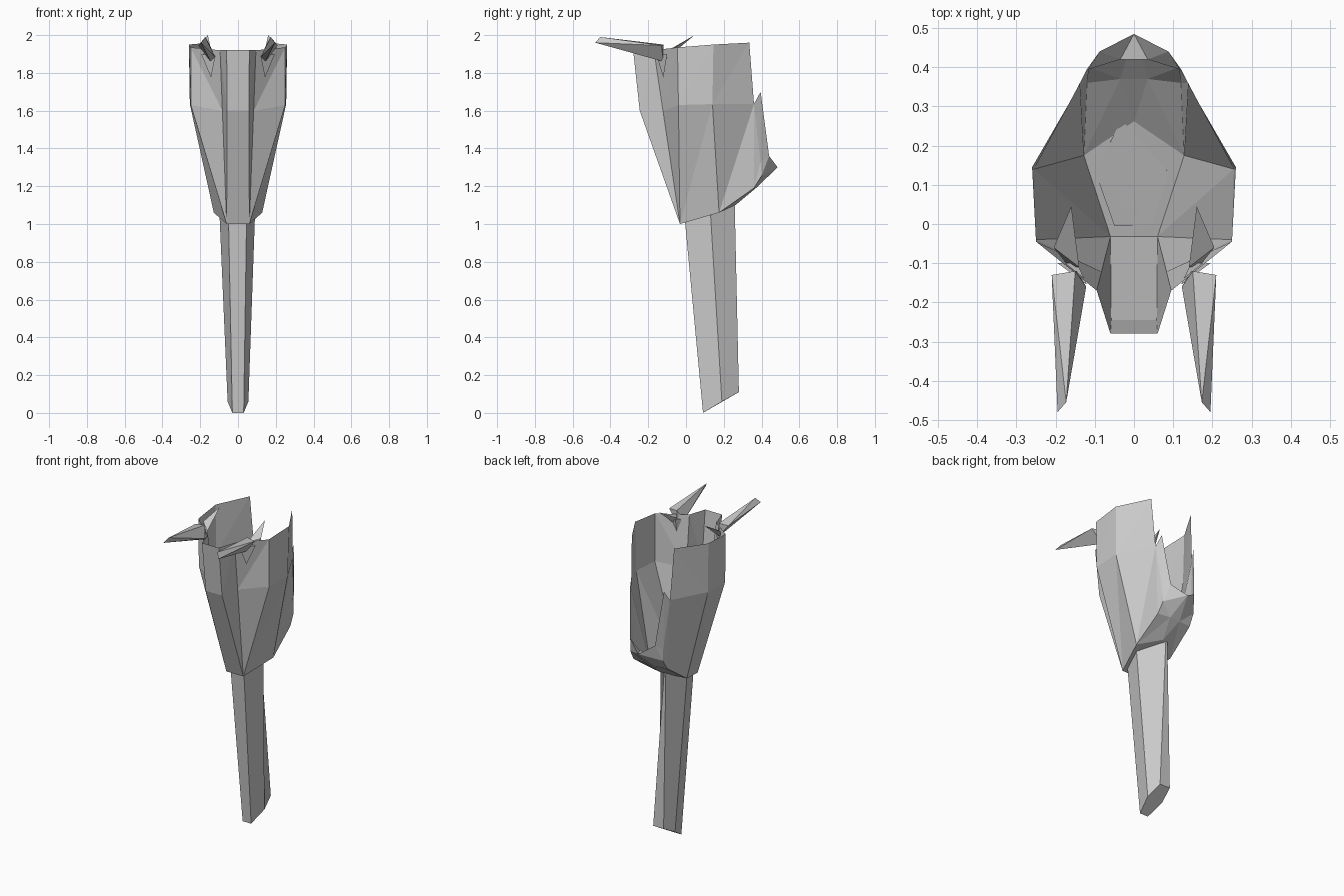
import bpy, bmesh
from mathutils import Vector

if "Cube" in bpy.data.objects:
    bpy.data.objects.remove(bpy.data.objects["Cube"])


def make_object(name, bm, mirror=False):
    bmesh.ops.remove_doubles(bm, verts=bm.verts, dist=0.0005)
    bmesh.ops.recalc_face_normals(bm, faces=bm.faces)
    mesh = bpy.data.meshes.new(name)
    bm.to_mesh(mesh)
    bm.free()
    ob = bpy.data.objects.new(name, mesh)
    bpy.context.collection.objects.link(ob)
    if mirror:
        mod = ob.modifiers.new("mirror", 'MIRROR')
        mod.use_mirror_merge = True
        mod.merge_threshold = 0.0005
    return ob


def face(bm, *pts):
    # skip repeated corners so columns may share a point
    unique = []
    for p in pts:
        if p not in unique:
            unique.append(p)
    if len(unique) > 2:
        bm.faces.new([bm.verts.new(p) for p in unique])


def plates(name, polys):
    bm = bmesh.new()
    for poly in polys:
        face(bm, *poly)
    return make_object(name, bm, True)


# Tapered six-sided shaft with slanted ends
low = [(-.03, .09, 0), (.03, .09, 0), (.055, .19, .06),
       (.037, .28, .11), (-.037, .28, .11), (-.055, .19, .06)]
high = [(-.05, -.005, 1.015), (.045, -.005, 1.01), (.09, .13, 1.05),
        (-.025, .258, 1.1), (-.037, .258, 1.1), (-.098, .13, 1.05)]
bm = bmesh.new()
for i in range(6):
    j = (i + 1) % 6
    face(bm, low[i], low[j], high[j], high[i])
face(bm, *low)
face(bm, *high)
make_object("shaft", bm)

# Open cup: half-profile columns (bottom, middle, top), front to back
front = (.06, -.032, 1.0)
side = (.128, .175, 1.06)
back_low, back_mid = (.12, .36, 1.19), (.138, .36, 1.635)
ridge_top = (.095, -.17, 1.92)
ridge_mid = tuple(Vector(front).lerp(Vector(ridge_top), .65))
columns = [
    [(0, -.032, 1.0), (0, -.245, 1.6), (0, -.28, 1.92)],
    [front, (.058, -.245, 1.6), (.06, -.28, 1.92)],
    [front, ridge_mid, ridge_top],
    [front, (.25, -.04, 1.63), (.25, -.045, 1.935)],
    [side, (.255, .14, 1.635), (.26, .145, 1.95)],
    [back_low, back_mid, (.15, .335, 1.96)],
]
bm = bmesh.new()
for a, b in zip(columns, columns[1:]):
    for k in range(2):
        if a[k] != b[k]:
            # split into triangles for the faceted look
            face(bm, a[k], b[k], b[k + 1])
        face(bm, a[k], b[k + 1], a[k + 1])
make_object("cup_wall", bm, True)

# Cup floor, rising towards the back
apex, base = (0, .262, 1.1), (.035, .37, 1.19)
base_mid = (0, .37, 1.19)
plates("cup_floor", [
    [(0, -.032, 1.0), front, side, apex],
    [apex, side, base], [side, back_low, base], [apex, base, base_mid],
])

# Back lip with knob and two upright prongs
tip, out = (.12, .395, 1.70), (.088, .44, 1.36)
inner, corner = (.115, .395, 1.33), (.115, .40, 1.255)
knob, lip = (0, .485, 1.3), (.035, .42, 1.29)
plates("back_prongs", [
    [base, back_low, corner], [base, corner, knob], [base, knob, base_mid],
    [corner, out, knob], [out, lip, knob], [lip, (0, .42, 1.29), knob],
    [out, inner, lip],
    [back_mid, tip, inner], [back_mid, inner, back_low],
    [back_low, inner, corner], [corner, inner, out], [tip, out, inner],
])


# Horns clasping the front rim: long forward spike and short rear spike
def spike(name, ring, tips):
    bm = bmesh.new()
    for p in ring + tips:
        bm.verts.new(p)
    bmesh.ops.convex_hull(bm, input=bm.verts)
    make_object(name, bm, True)


spike("front_horns",
      [(.21, -.13, 1.945), (.122, -.16, 1.885), (.145, -.12, 1.86), (.15, -.12, 1.95)],
      [(.195, -.48, 1.96), (.173, -.455, 1.99)])
spike("rear_horns",
      [(.205, -.06, 1.935), (.14, -.11, 1.91), (.165, -.11, 1.87)],
      [(.16, .045, 2.0)])
spike("horn_keels",
      [(.12, -.155, 1.89), (.195, -.10, 1.9), (.145, -.10, 1.9)],
      [(.143, -.12, 1.775)])
